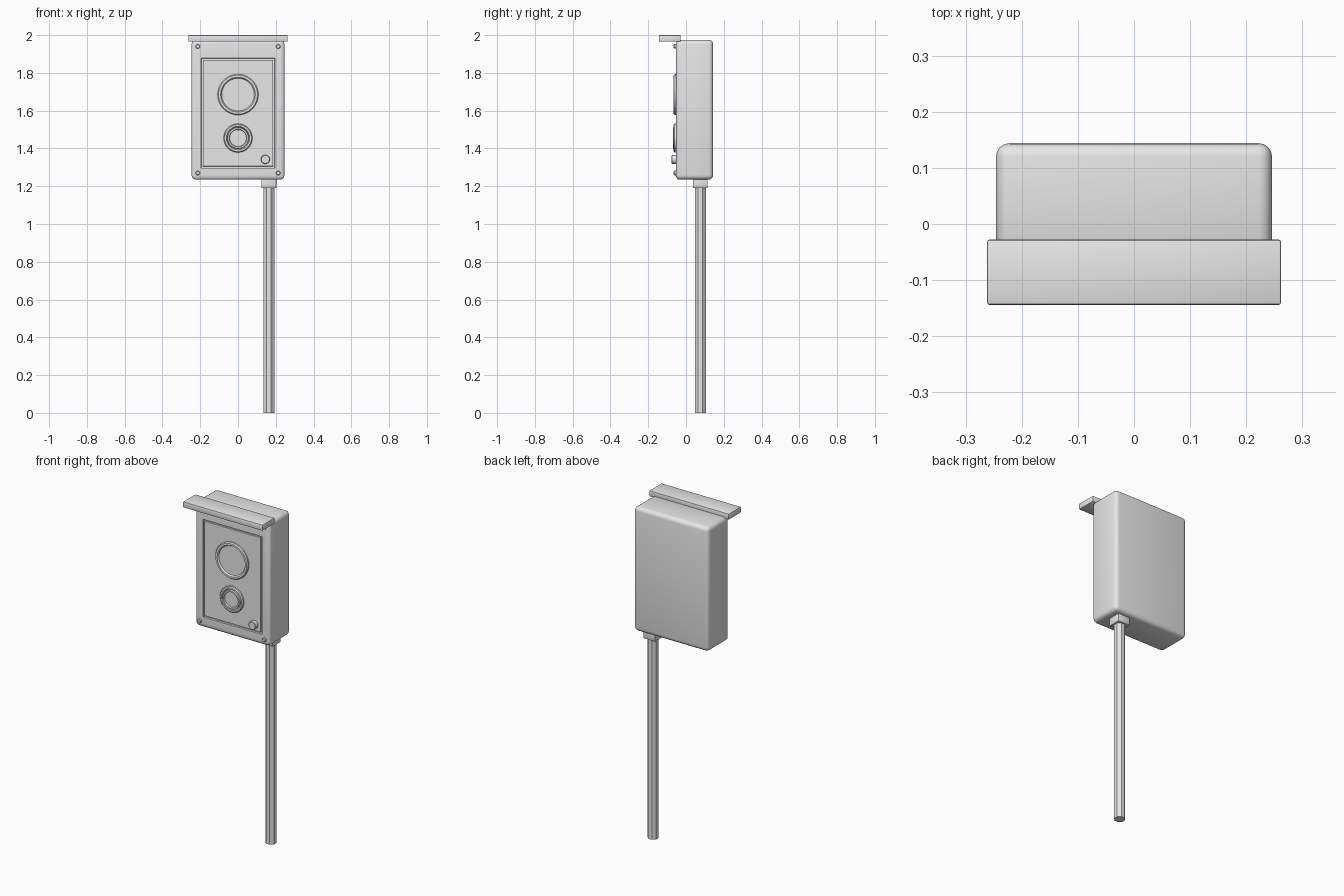
import bpy, bmesh, math
from mathutils import Matrix, Vector

if "Cube" in bpy.data.objects:
    bpy.data.objects.remove(bpy.data.objects["Cube"])

grey = bpy.data.materials.new("light grey")
grey.diffuse_color = (0.8, 0.8, 0.8, 1)
grey.use_nodes = True
grey.node_tree.nodes["Principled BSDF"].inputs["Base Color"].default_value = grey.diffuse_color


def finish(name, bm, angle=35):
    bmesh.ops.recalc_face_normals(bm, faces=bm.faces)
    me = bpy.data.meshes.new(name)
    bm.to_mesh(me)
    bm.free()
    ob = bpy.data.objects.new(name, me)
    bpy.context.collection.objects.link(ob)
    me.materials.append(grey)
    bpy.ops.object.select_all(action='DESELECT')
    ob.select_set(True)
    bpy.context.view_layer.objects.active = ob
    bpy.ops.object.shade_smooth_by_angle(angle=math.radians(angle))
    return ob


def box(lo, hi, bevel, segments):
    lo, hi = Vector(lo), Vector(hi)
    bm = bmesh.new()
    bmesh.ops.create_cube(bm, size=1, matrix=Matrix.Translation((lo + hi) / 2)
                          @ Matrix.Diagonal((*(hi - lo), 1)))
    bmesh.ops.bevel(bm, geom=bm.edges[:], offset=bevel, segments=segments,
                    profile=0.5, affect='EDGES')
    return bm


def dial(name, x, z, profile, sides=40):
    """Turned part on the front face; profile is (radius, distance out)."""
    bm = bmesh.new()
    verts = [bm.verts.new((x + r, FRONT - d, z)) for r, d in profile]
    edges = [bm.edges.new(p) for p in zip(verts, verts[1:])]
    bmesh.ops.spin(bm, geom=verts + edges, cent=(x, FRONT, z), axis=(0, 1, 0),
                   angle=math.tau, steps=sides)
    bmesh.ops.remove_doubles(bm, verts=bm.verts, dist=1e-5)
    return finish(name, bm)


FRONT = -0.053

# cabinet with rounded edges, tighter at the front
bm = box((-0.246, FRONT, 1.235), (0.246, 0.144, 1.975), 0.024, 4)
for v in bm.verts:
    if v.co.y < 0:
        v.co.y = FRONT + (v.co.y - FRONT) * 0.6
bm.normal_update()

# groove around the door, cut by repeated insets of the front face
door = min(bm.faces, key=lambda f: f.calc_center_median().y - f.calc_area())
for half, z0, z1, depth in ((0.195, 1.296, 1.878, 0), (0.194, 1.297, 1.877, 0.010),
                            (0.186, 1.305, 1.869, 0.010), (0.185, 1.306, 1.868, 0.002)):
    bmesh.ops.inset_region(bm, faces=[door], thickness=0.001)
    mid = door.calc_center_median().z
    for v in door.verts:
        v.co = (math.copysign(half, v.co.x), FRONT + depth, z1 if v.co.z > mid else z0)
finish("cabinet", bm)

# rain hood
finish("hood", box((-0.262, -0.144, 1.965), (0.262, -0.028, 2.0), 0.004, 2))

# large window ring and small dial
dial("window_ring", 0, 1.685, [(0.108, -0.004), (0.108, 0.006), (0.103, 0.012),
                              (0.092, 0.012), (0.086, 0.003), (0, 0.003)])
dial("small_dial", 0, 1.455, [(0.076, -0.004), (0.076, 0.008), (0.071, 0.013),
                             (0.062, 0.013), (0.057, 0.004), (0.055, 0.016),
                             (0.047, 0.016), (0.044, 0.008), (0, 0.008)])

# lock knob
dial("lock_knob", 0.145, 1.342, [(0.024, -0.004), (0.024, 0.020), (0.021, 0.023),
                                (0, 0.023)], 20)

# corner screws
for sx in (-1, 1):
    for z in (1.27, 1.94):
        dial("screw", sx * 0.213, z, [(0.012, -0.002), (0.012, 0.009),
                                      (0.009, 0.012), (0, 0.012)], 12)

# pole collar and eight-sided pole
finish("collar", box((0.124, 0.037, 1.19), (0.203, 0.114, 1.25), 0.004, 2))
bm = bmesh.new()
bmesh.ops.create_cone(bm, cap_ends=True, segments=8, radius1=0.031, radius2=0.031, depth=1.2,
                      matrix=Matrix.Translation((0.164, 0.076, 0.6))
                      @ Matrix.Rotation(math.pi / 8, 4, 'Z'))
finish("pole", bm, 30)
